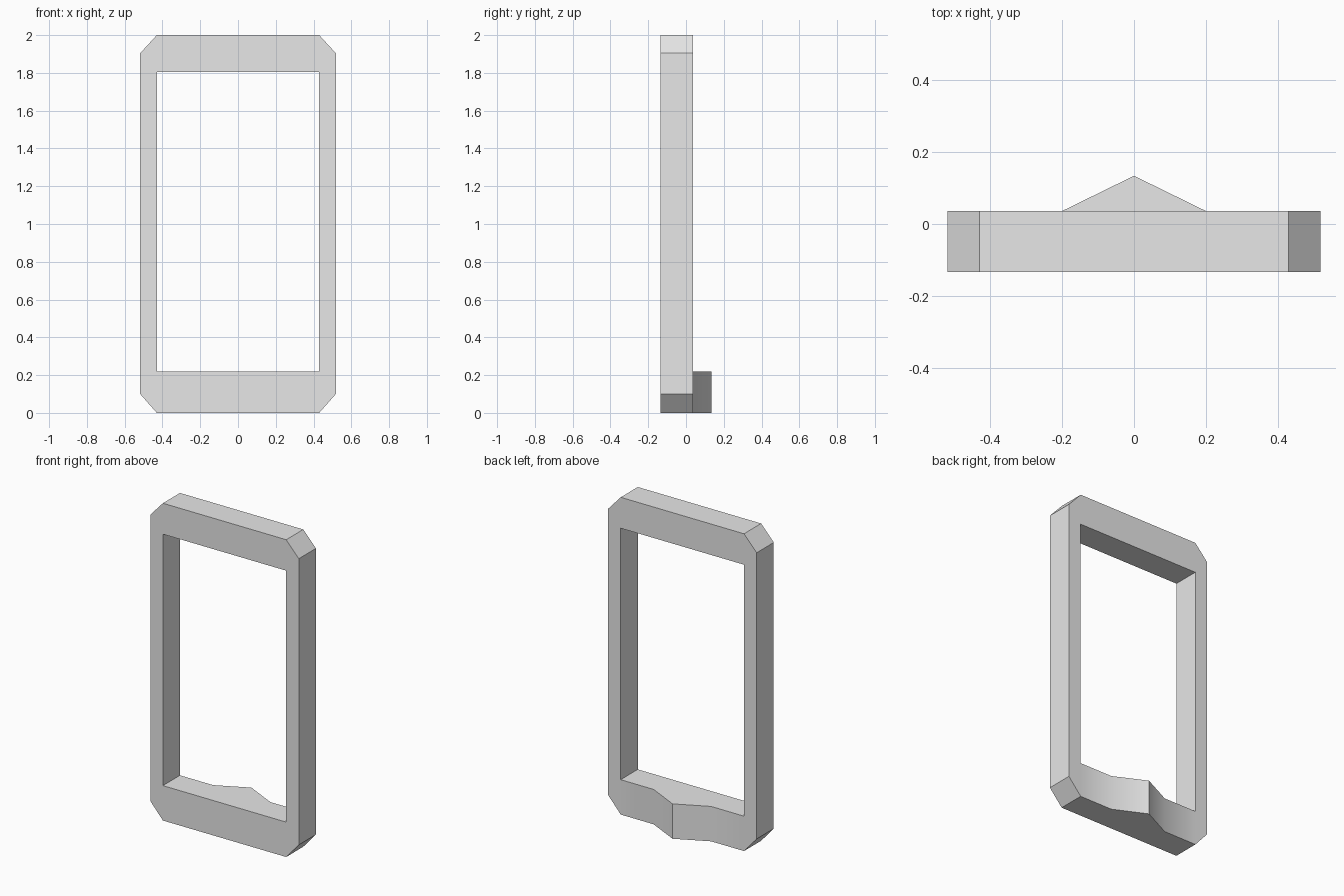
import bpy
import bmesh
import math

cube = bpy.data.objects.get("Cube")
if cube:
    bpy.data.objects.remove(cube, do_unlink=True)

# Main dimensions
OUT_X, IN_X, POINT_X = 0.518, 0.43, 0.2
FRONT_Y, BACK_Y, POINT_Y = -0.134, 0.036, 0.134
SILL_Z, HEAD_Z, TOP_Z = 0.22, 1.805, 2.0
CHAMFER_LOW, CHAMFER_HIGH = 0.1, 1.904

grey = bpy.data.materials.new("light_grey")
grey.use_nodes = True
colour = (0.8, 0.8, 0.8, 1)
grey.diffuse_color = colour
grey.node_tree.nodes["Principled BSDF"].inputs["Base Color"].default_value = colour

bm = bmesh.new()


def front_face(points):
    bm.faces.new([bm.verts.new((x, FRONT_Y, z)) for x, z in points])


# Bottom rail, in columns so its back can be drawn out to a point
columns = [-IN_X, -POINT_X, 0, POINT_X, IN_X]
for a, b in zip(columns, columns[1:]):
    front_face([(a, 0), (b, 0), (b, SILL_Z), (a, SILL_Z)])

# Top rail
front_face([(-IN_X, HEAD_Z), (IN_X, HEAD_Z), (IN_X, TOP_Z), (-IN_X, TOP_Z)])

# Side posts with chamfered outer corners
post = [(IN_X, 0), (OUT_X, CHAMFER_LOW), (OUT_X, CHAMFER_HIGH),
        (IN_X, TOP_Z), (IN_X, HEAD_Z), (IN_X, SILL_Z)]
front_face(post)
front_face([(-x, z) for x, z in reversed(post)])
bmesh.ops.remove_doubles(bm, verts=bm.verts[:], dist=0.0001)

# Give the outline its depth, keeping the front faces
result = bmesh.ops.extrude_face_region(bm, geom=bm.faces[:], use_keep_orig=True)
for item in result["geom"]:
    if isinstance(item, bmesh.types.BMVert):
        # Pointed swelling behind the bottom rail
        pointed = abs(item.co.x) < 0.01 and item.co.z < 0.5
        item.co.y = POINT_Y if pointed else BACK_Y
bmesh.ops.recalc_face_normals(bm, faces=bm.faces[:])

mesh = bpy.data.meshes.new("frame")
bm.to_mesh(mesh)
bm.free()
mesh.materials.append(grey)
frame = bpy.data.objects.new("frame", mesh)
bpy.context.collection.objects.link(frame)

# Soft shading where the swelling meets the rail, crisp edges elsewhere
bpy.ops.object.select_all(action="DESELECT")
frame.select_set(True)
bpy.context.view_layer.objects.active = frame
bpy.ops.object.shade_smooth_by_angle(angle=math.radians(30))
